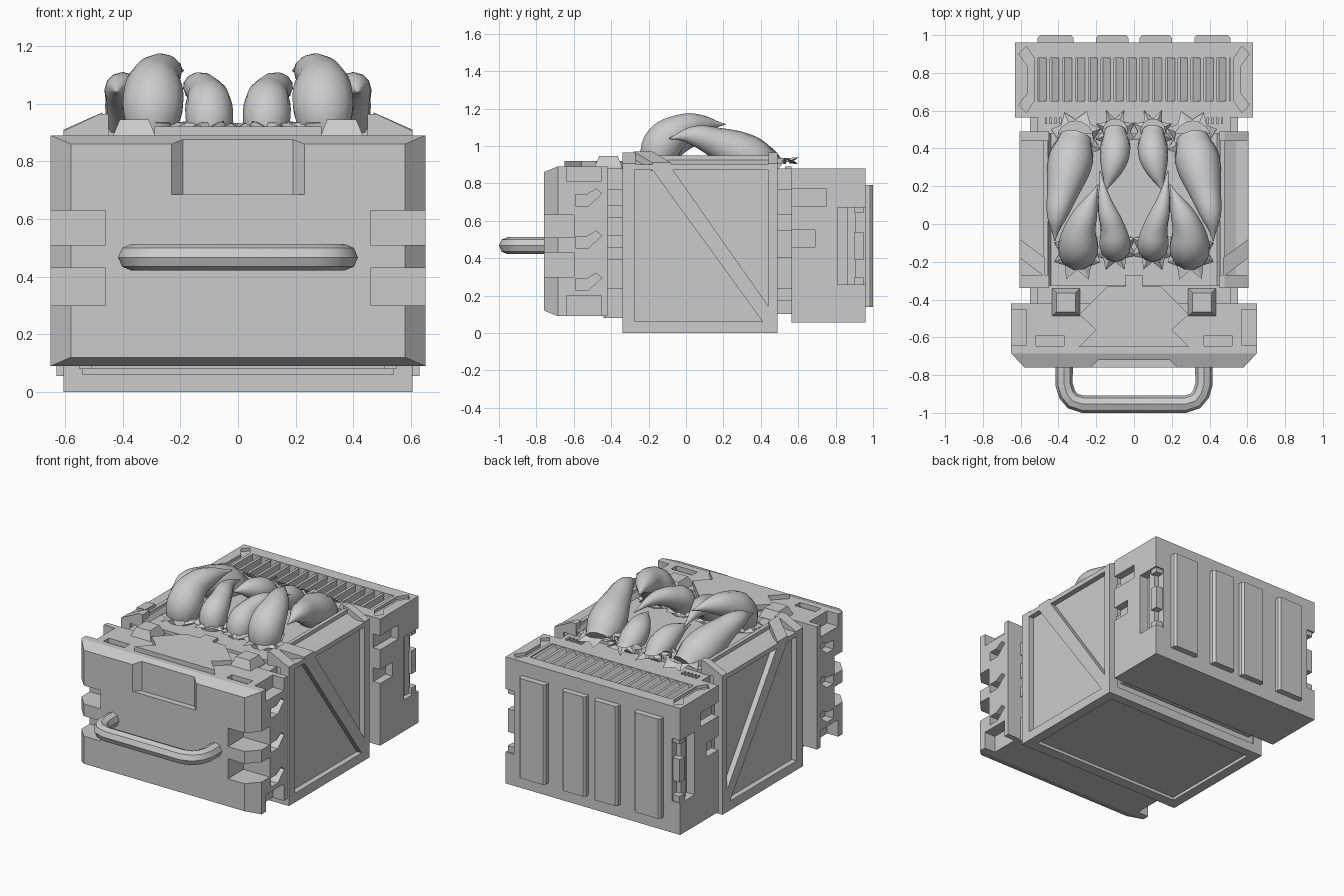
import bpy, bmesh, math, random
from mathutils import Vector

if "Cube" in bpy.data.objects:
    bpy.data.objects.remove(bpy.data.objects["Cube"])
random.seed(4)
SIDES = (-1, 1)


def mesh(name, verts, faces):
    bm = bmesh.new()
    vs = [bm.verts.new(v) for v in verts]
    for f in faces:
        bm.faces.new([vs[i] for i in f])
    bmesh.ops.recalc_face_normals(bm, faces=bm.faces)
    me = bpy.data.meshes.new(name)
    bm.to_mesh(me)
    bm.free()
    ob = bpy.data.objects.new(name, me)
    bpy.context.collection.objects.link(ob)
    return ob


def loft(name, rings):
    n = len(rings[0])
    faces = [tuple(range(n)), tuple(range((len(rings) - 1) * n, len(rings) * n))]
    for r in range(len(rings) - 1):
        faces += [(r*n + i, r*n + (i+1) % n, (r+1)*n + (i+1) % n, (r+1)*n + i) for i in range(n)]
    return mesh(name, [v for r in rings for v in r], faces)


def place(axis, p, t):
    return {'x': (t, p[0], p[1]), 'y': (p[0], t, p[1]), 'z': (p[0], p[1], t)}[axis]


def prism(name, pts, axis, a, b):
    return loft(name, [[place(axis, p, t) for p in pts] for t in (a, b)])


def rect(a, b, c, d):
    return [(a, c), (b, c), (b, d), (a, d)]


def box(name, x0, x1, y0, y1, z0, z1):
    return prism(name, rect(x0, x1, y0, y1), 'z', z0, z1)


def cut(ob, cutters):
    for c in cutters:
        m = ob.modifiers.new('cut', 'BOOLEAN')
        m.operation, m.solver, m.object = 'DIFFERENCE', 'EXACT', c
        c.hide_render = True
    dg = bpy.context.evaluated_depsgraph_get()
    me = bpy.data.meshes.new_from_object(ob.evaluated_get(dg))
    ob.modifiers.clear()
    ob.data = me
    for c in cutters:
        bpy.data.objects.remove(c)


def tube(name, pts, kind, depth, res):
    cu = bpy.data.curves.new(name, 'CURVE')
    cu.dimensions, cu.bevel_depth, cu.bevel_resolution = '3D', depth, res
    cu.use_fill_caps = True
    cu.resolution_u = 6
    sp = cu.splines.new(kind)
    if kind == 'BEZIER':
        sp.bezier_points.add(len(pts) - 1)
        sp.radius_interpolation = 'CARDINAL'
        for b, p in zip(sp.bezier_points, pts):
            b.co, b.radius = p[:3], p[3]
            b.handle_left_type = b.handle_right_type = 'AUTO'
    else:
        sp.points.add(len(pts) - 1)
        for b, p in zip(sp.points, pts):
            b.co = (*p, 1)
    ob = bpy.data.objects.new(name, cu)
    bpy.context.collection.objects.link(ob)
    bpy.ops.object.select_all(action='DESELECT')
    bpy.context.view_layer.objects.active = ob
    ob.select_set(True)
    bpy.ops.object.convert(target='MESH')
    bpy.ops.object.shade_smooth_by_angle(angle=math.radians(40))
    return bpy.context.object


# Front block with chamfered face, corner notches and chevron recesses
front = loft('front_block', [[place('y', p, y) for p in rect(-x, x, z0, z1)] for y, x, z0, z1 in
                             ((-.42, .65, .09, .89), (-.685, .65, .09, .89), (-.76, .58, .12, .86))])
cs = [prism('c', [(-.25, -.78), (-.19, -.72), (.19, -.72), (.25, -.78)], 'z', .685, .95)]
for s in SIDES:
    for z0, z1 in ((.30, .43), (.51, .63)):
        cs.append(box('c', s*.46, s*.7, -.8, -.6, z0, z1))
    for z0, z1 in ((.81, .95), (.0, .2)):
        cs.append(box('c', s*.57, s*.7, -.64, -.455, z0, z1))
    for dz in (0, -.225, -.45):
        pts = [(-.59, .68), (-.52, .68), (-.45, .745), (-.48, .77), (-.53, .74), (-.59, .74)]
        cs.append(prism('c', [(y, z + dz) for y, z in pts], 'x', s*.59, s*.7))
    cs.append(box('c', s*.37, s*.52, -.645, -.59, .86, .95))
cut(front, cs)

# Raised plate and tapered pegs on the front block
half = [(.14, -.33), (.24, -.43), (.29, -.48), (.2, -.56), (.29, -.65)]
prism('top_plate', half + [(-x, y) for x, y in reversed(half)], 'z', .86, .92)
box('plate_tab', -.045, .045, -.33, -.27, .88, .92)
for s in SIDES:
    peg = loft('square_peg', [[(s*.36 + x, -.415 + y, z) for x, y in rect(-r, r, -r, r)]
                              for z, r in ((.86, .073), (.89, .073), (.945, .05))])

# Carry handle
path = [(.37, -.74), (.37, -.85), (.355, -.9), (.325, -.937), (.27, -.954)]
path += [(-x, y) for x, y in reversed(path)]
tube('carry_handle', [(x, y, .467) for x, y in path], 'POLY', .046, 2).scale.z = 1.0

# Necks joining the blocks to the middle body
box('front_neck', -.51, .51, -.44, -.32, .08, .88)
box('rear_neck', -.51, .51, .47, .58, .1, .88)
for s in SIDES:
    for z0, z1 in ((.08, .24), (.39, .46), (.52, .62), (.68, .77)):
        box('front_neck_tab', s*.48, s*.55, -.43, -.335, z0, z1)
    for z0, z1 in ((.17, .24), (.40, .55), (.63, .77)):
        box('rear_neck_tab', s*.48, s*.55, .48, .57, z0, z1)
    for i in range(5):
        box('neck_vent', s*(.36 + i*.025), s*(.372 + i*.025), .53, .565, .87, .89)

# Middle body core with sloped shoulders
core = [(-.57, .02), (.57, .02), (.57, .885), (.46, .935), (.44, .9),
        (-.44, .9), (-.46, .935), (-.57, .885)]
prism('middle_body', core, 'y', -.325, .48)
for y0, y1 in ((-.34, -.27), (.43, .49)):
    box('bottom_rail', -.6, .6, y0, y1, 0, .06)

# Side frames, diagonal braces and shoulder ribs
for s in SIDES:
    frame = prism('side_frame', rect(-.34, .49, 0, .9), 'x', s*.54, s*.605)
    cut(frame, [prism('c', rect(-.275, .44, .06, .87), 'x', s*.5, s*.7)])
    prism('diagonal_brace', [(-.2, .9), (-.09, .9), (.45, .13), (.45, .05), (.41, .06)],
          'x', s*.55, s*.605)
    rib = [(s*.605, .89), (s*.605, .905), (s*.48, .965), (s*.45, .965), (s*.45, .88)]
    for y0, y1 in ((-.34, -.27), (.44, .49)):
        prism('shoulder_rib', rib, 'y', y0, y1)
    loft('shoulder_brace', [[(s*x, y + a, z + b) for a, b in rect(-.05, .05, -.03, .015)]
                            for x, y, z in ((.605, -.13, .895), (.47, -.23, .955))])
    box('shoulder_lip', s*.455, s*.48, -.3, .47, .88, .95)

# Rear block with grille recess, side slots and corner brackets
rear = box('rear_block', -.63, .63, .565, .96, .055, .88)
cs = [box('c', -.51, .51, .65, .88, .82, .95)]
for s in SIDES:
    cs.append(box('c', s*.57, s*.7, .81, 1.1, .26, .67))
    cs.append(box('c', s*.58, s*.7, .5, .75, .68, .77))
    cs.append(box('c', s*.58, s*.7, .5, .69, .46, .55))
    br = [(.61, .90), (.57, .94), (.53, .88), (.53, .65), (.57, .59), (.61, .63), (.565, .69), (.565, .84)]
    cs.append(prism('c', [(s*x, y) for x, y in br], 'z', .86, .95))
    for z0, z1 in ((.26, .30), (.39, .54), (.64, .67)):
        box('corner_tooth', s*.55, s*.62, .9, .95, z0, z1)
    box('corner_spine', s*.55, s*.6, .86, .91, .26, .67)
cut(rear, cs)
for i in range(15):
    x = -.476 + i * .068
    prism('grille_slat', [(x - .034, .81), (x + .022, .81), (x + .03, .875), (x + .012, .875)], 'y', .645, .885)

# Raised back panels
for xa, xb in ((.03, .2), (.32, .51)):
    for s in SIDES:
        loft('back_panel', [[(x, y, z) for x, z in rect(s*xa + s*d, s*xb - s*d, .14, .79)]
                            for y, d in ((.95, 0), (.985, 0), (1.0, .012))])

# Claws curling over the open top
claws = {
    'front_big_claw': [(.30, -.15, .88, .085), (.295, -.13, 1.0, .108), (.285, -.03, 1.085, .085),
                       (.24, .09, 1.115, .05), (.19, .21, 1.115, .003)],
    'front_small_claw': [(.10, -.12, .86, .07), (.10, -.11, .97, .083), (.11, -.03, 1.03, .068),
                         (.15, .1, 1.06, .042), (.18, .28, 1.03, .003)],
    'rear_big_claw': [(.31, .45, .87, .09), (.335, .34, .935, .118), (.375, .18, 1.01, .088),
                      (.41, .03, 1.055, .05), (.42, -.09, 1.04, .003)],
    'rear_small_claw': [(.10, .49, .87, .06), (.10, .39, .94, .08), (.12, .28, .985, .055),
                        (.155, .17, 1.0, .003)],
}
for name, pts in claws.items():
    for s in SIDES:
        tube(name, [(s*x, y, z, r) for x, y, z, r in pts], 'BEZIER', 1, 4)

# Torn jagged skin around each claw base
for name, pts in claws.items():
    x, y, _, r = pts[0]
    back = -1 if y < 0 else 1
    n = 16
    inner, outer = [], []
    for i in range(n):
        a = 2 * math.pi * i / n
        d = Vector((math.cos(a), math.sin(a), 0))
        inner.append(Vector((x, y, .935)) + d * (r + .005))
        spike = .045 if i % 2 else .005
        if d.y * back > .5:
            spike *= 1.3
        outer.append(Vector((x, y, .90 + random.uniform(0, .04))) + d * (r + spike + random.uniform(0, .015)))
    faces = [(i, (i+1) % n, n + (i+1) % n, n + i) for i in range(n)]
    for s in SIDES:
        mesh('torn_collar', [(s*v.x, v.y, v.z) for v in inner + outer], faces)
